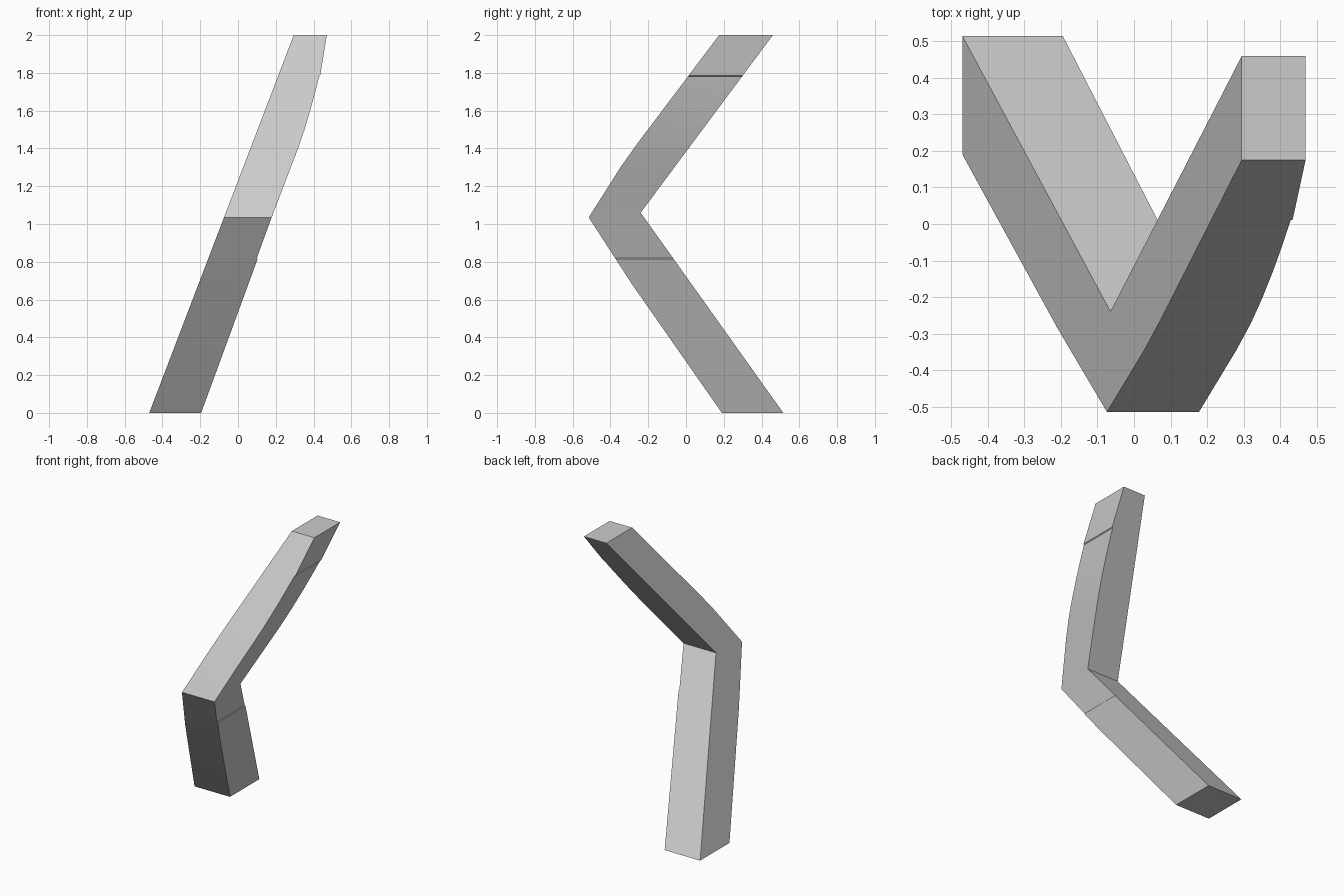
import bpy
import bmesh

cube = bpy.data.objects.get("Cube")
if cube:
    bpy.data.objects.remove(cube, do_unlink=True)


def at(path, z):
    """Interpolate a (z, value) outline at height z."""
    for (z0, v0), (z1, v1) in zip(path, path[1:]):
        if z <= z1:
            return v0 + (v1 - v0) * (z - z0) / (z1 - z0)
    return path[-1][1]


# Outlines of the bent bar, each as (height, coordinate)
front = [(0, 0.19), (0.68, -0.285), (0.8, -0.363), (1.035, -0.515),
         (1.3, -0.347), (1.42, -0.262), (2, 0.175)]
back = [(0, 0.515), (1.06, -0.24), (2, 0.46)]
right_side = [(0, -0.47), (2, 0.295)]
left_side = [(0, -0.195), (0.815, 0.104), (0.82, 0.1), (1.035, 0.178),
             (1.4, 0.318), (1.5, 0.352), (1.6, 0.382), (1.7, 0.409),
             (1.78, 0.429), (1.785, 0.435), (2, 0.47)]

# Bar lofted through level rectangular sections
levels = sorted({z for path in (front, back, left_side) for z, _ in path})
bm = bmesh.new()
rings = []
for z in levels:
    y0, y1 = at(front, z), at(back, z)
    x0, x1 = at(right_side, z), at(left_side, z)
    rings.append([bm.verts.new((x, y, z))
                  for x, y in ((x0, y0), (x1, y0), (x1, y1), (x0, y1))])
for low, high in zip(rings, rings[1:]):
    for i in range(4):
        j = (i + 1) % 4
        bm.faces.new((low[i], low[j], high[j], high[i]))
bm.faces.new(rings[0][::-1])
bm.faces.new(rings[-1])
bmesh.ops.recalc_face_normals(bm, faces=bm.faces)
mesh = bpy.data.meshes.new("bent_bar")
bm.to_mesh(mesh)
bm.free()

bar = bpy.data.objects.new("bent_bar", mesh)
bpy.context.collection.objects.link(bar)

# Plain grey
grey = bpy.data.materials.new("light_grey")
grey.use_nodes = True
color = (0.6, 0.6, 0.6, 1)
grey.diffuse_color = color
grey.node_tree.nodes["Principled BSDF"].inputs["Base Color"].default_value = color
mesh.materials.append(grey)

# Soft shading on the gentle bends, crisp corners
bpy.ops.object.select_all(action='DESELECT')
bar.select_set(True)
bpy.context.view_layer.objects.active = bar
bpy.ops.object.shade_smooth_by_angle(angle=0.5)
